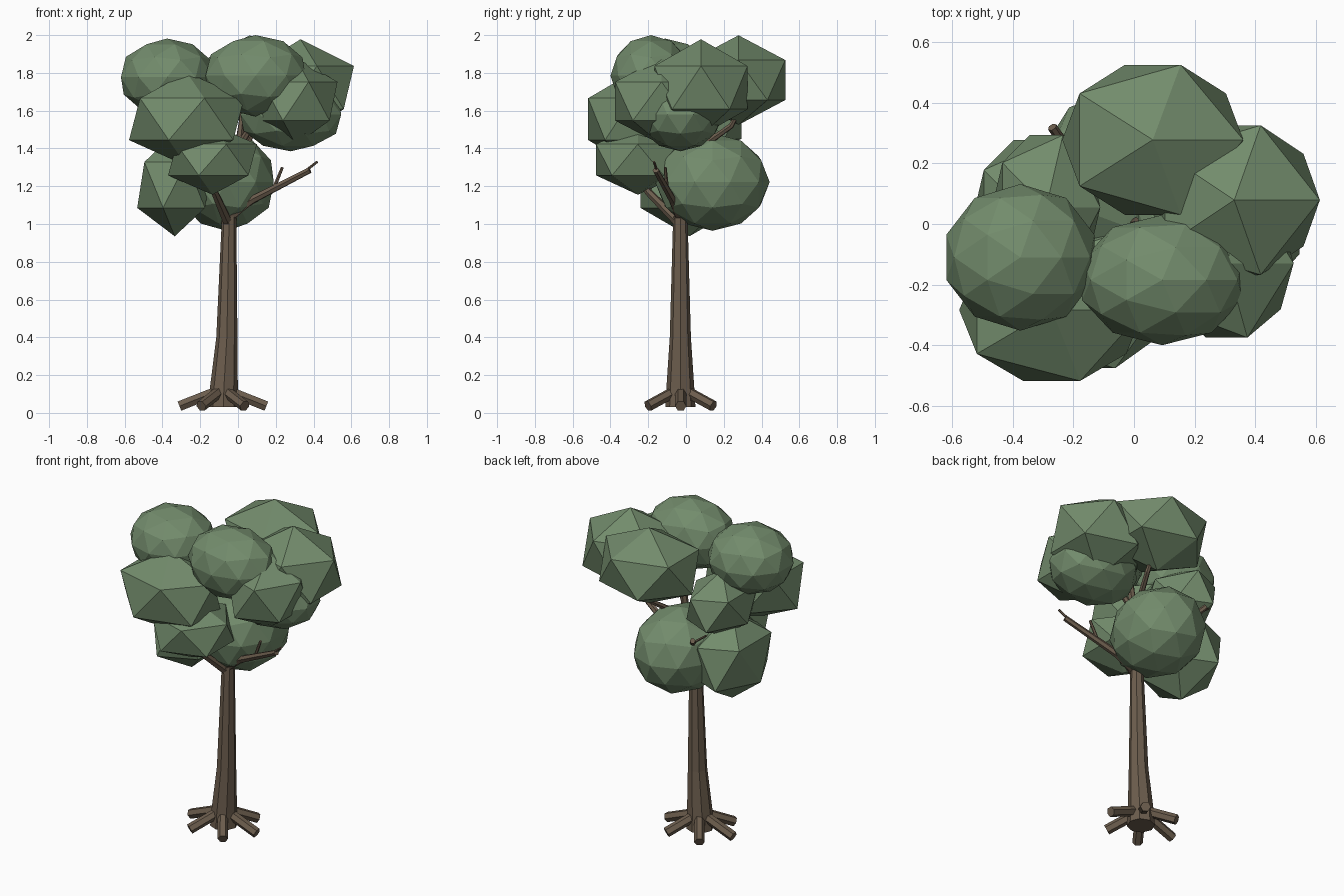
import bpy, bmesh, math
from mathutils import Vector

if "Cube" in bpy.data.objects:
    bpy.data.objects.remove(bpy.data.objects["Cube"])


def material(name, rgb):
    m = bpy.data.materials.new(name)
    m.diffuse_color = (*rgb, 1)
    m.use_nodes = True
    m.node_tree.nodes["Principled BSDF"].inputs["Base Color"].default_value = m.diffuse_color
    return m


LEAF = material("leaf_green", (0.17, 0.26, 0.15))
BARK = material("bark_brown", (0.15, 0.11, 0.075))


def finish(bm, name, mat):
    bmesh.ops.recalc_face_normals(bm, faces=bm.faces)
    me = bpy.data.meshes.new(name)
    bm.to_mesh(me)
    bm.free()
    me.materials.append(mat)
    ob = bpy.data.objects.new(name, me)
    bpy.context.collection.objects.link(ob)
    return ob


def limb(name, points, radii, sides=6, axis=None):
    """Tapered faceted tube through a few points."""
    pts = [Vector(p) for p in points]
    bm = bmesh.new()
    rings = []
    for i, (p, r) in enumerate(zip(pts, radii)):
        d = axis or pts[min(i + 1, len(pts) - 1)] - pts[max(i - 1, 0)]
        q = Vector(d).to_track_quat('Z', 'Y')
        rings.append([bm.verts.new(p + q @ Vector((r * math.cos(a), r * math.sin(a), 0)))
                      for a in (2 * math.pi * k / sides for k in range(sides))])
    for a, b in zip(rings, rings[1:]):
        for k in range(sides):
            n = (k + 1) % sides
            bm.faces.new((a[k], a[n], b[n], b[k]))
    bm.faces.new(rings[0])
    bm.faces.new(rings[-1])
    return finish(bm, name, BARK)


def leaf_clump(name, subdiv, centre, scale):
    bm = bmesh.new()
    bmesh.ops.create_icosphere(bm, subdivisions=subdiv, radius=1)
    for v in bm.verts:
        v.co = Vector(centre) + v.co * Vector(scale)
    finish(bm, name, LEAF)


# Trunk, flared at the foot
limb("trunk", [(-.077, -.03, .03), (-.075, -.03, .13), (-.059, -.03, .4), (-.047, -.03, 1.04)],
     [.08, .074, .056, .038], 8, (0, 0, 1))
limb("upper_trunk", [(-.047, -.03, 1.0), (-.01, 0, 1.3), (.03, 0, 1.6)], [.034, .026, .018], 6)

# Six roots around the foot
for k in range(6):
    a = math.radians(60 * k)
    c, s = math.cos(a), math.sin(a)
    limb(f"root_{k + 1}", [(-.08 + .05 * c, -.028 + .05 * s, .107),
                           (-.08 + .23 * c, -.028 + .2 * s, .036)], [.03, .03])

# Branches and twigs
branches = [
    ("right_branch", [(-.05, -.03, 1.03), (.07, -.07, 1.125), (.38, -.16, 1.285)], [.026, .022, .017]),
    ("right_branch_tip", [(.33, -.145, 1.26), (.42, -.17, 1.33)], [.008, .007]),
    ("right_twig", [(.19, -.1, 1.19), (.235, -.11, 1.3)], [.01, .008]),
    ("front_branch", [(-.05, -.03, 1.0), (-.125, -.2, 1.17), (-.16, -.27, 1.3)], [.028, .02, .016]),
    ("back_branch", [(-.04, -.02, 1.1), (-.27, .32, 1.39)], [.024, .016]),
    ("back_branch_twig", [(-.25, .29, 1.36), (-.33, .27, 1.42)], [.008, .006]),
    ("high_right_branch", [(0, 0, 1.4), (.06, -.03, 1.5), (.2, -.05, 1.59)], [.02, .018, .014]),
    ("high_back_branch", [(0, 0, 1.35), (.1, .24, 1.52), (.1, .28, 1.6)], [.02, .015, .012]),
    ("high_left_branch", [(-.01, 0, 1.33), (-.3, -.2, 1.52)], [.02, .014]),
]
for name, pts, radii in branches:
    limb(name, pts, radii)

# Leaf clumps: coarse 20-sided and finer 80-sided
clumps = [
    ("top_left", 2, (-.375, -.11, 1.777), (.257, .242, .205)),
    ("top_front", 2, (.093, -.185, 1.785), (.278, .215, .215)),
    ("low_back", 2, (-.06, .14, 1.222), (.262, .303, .258)),
    ("mid_right", 2, (.28, -.03, 1.58), (.28, .225, .195)),
    ("top_back", 1, (.062, .278, 1.762), (.334, .291, .237)),
    ("top_right", 1, (.331, .079, 1.722), (.316, .29, .256)),
    ("mid_front_left", 1, (-.272, -.284, 1.555), (.341, .275, .248)),
    ("low_front", 1, (-.135, -.255, 1.34), (.263, .26, .185)),
    ("low_left", 1, (-.335, .018, 1.207), (.222, .305, .272)),
    ("mid_front_right", 1, (.306, -.13, 1.65), (.247, .288, .23)),
    ("mid_back_left", 1, (-.29, .055, 1.54), (.2, .28, .2)),
]
for name, sub, c, s in clumps:
    leaf_clump("leaf_clump_" + name, sub, c, s)
